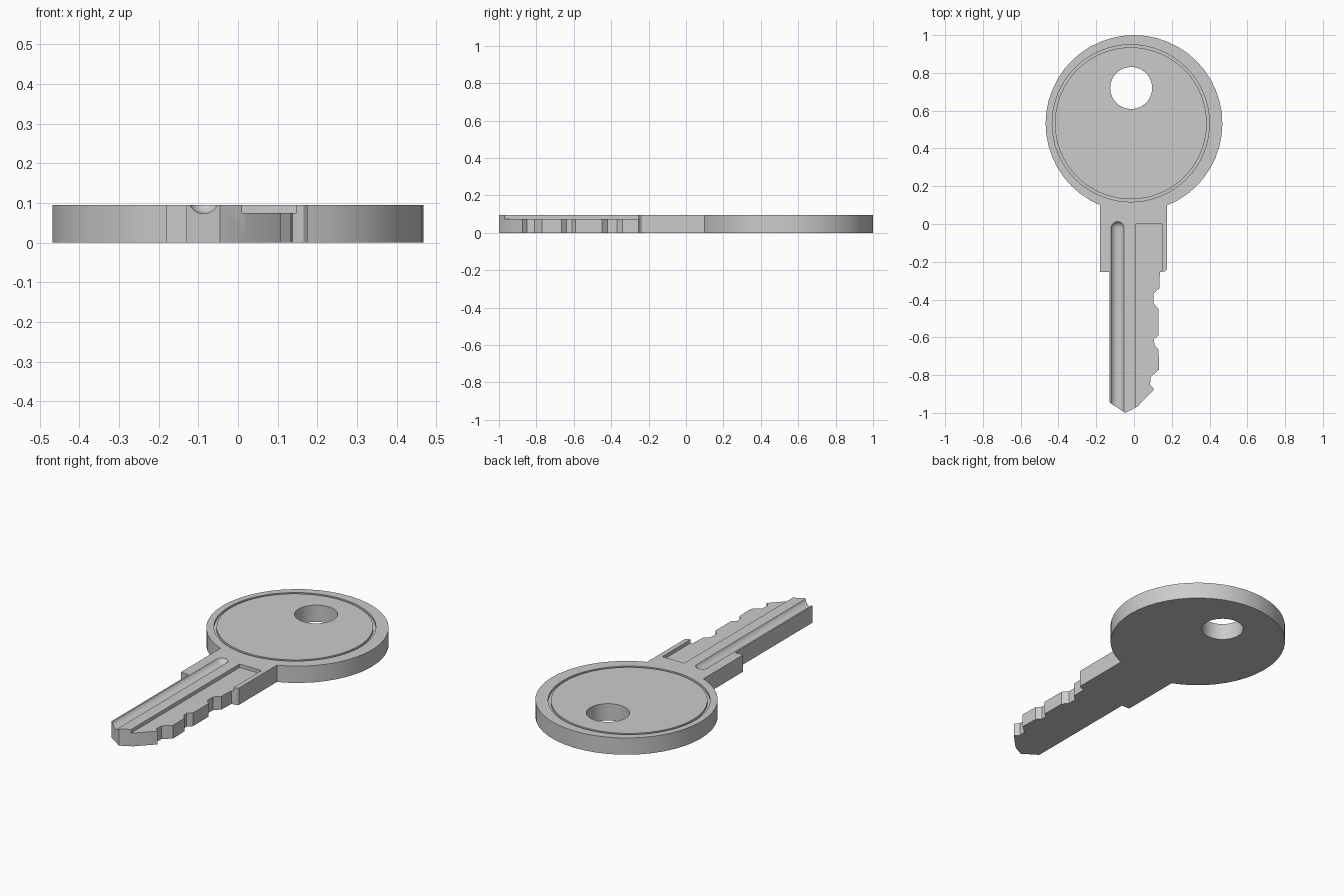
import bpy, bmesh, math

if "Cube" in bpy.data.objects:
    bpy.data.objects.remove(bpy.data.objects["Cube"])

T = 0.095            # key thickness
R = 0.468            # bow radius
CY = 0.532           # bow centre


def finish(name, bm):
    bmesh.ops.recalc_face_normals(bm, faces=bm.faces)
    me = bpy.data.meshes.new(name)
    bm.to_mesh(me)
    bm.free()
    ob = bpy.data.objects.new(name, me)
    bpy.context.collection.objects.link(ob)
    return ob


def prism(name, pts, z0, z1):
    bm = bmesh.new()
    face = bm.faces.new([bm.verts.new((x, y, z0)) for x, y in pts])
    ext = bmesh.ops.extrude_face_region(bm, geom=[face])
    verts = [g for g in ext["geom"] if isinstance(g, bmesh.types.BMVert)]
    bmesh.ops.translate(bm, verts=verts, vec=(0, 0, z1 - z0))
    return finish(name, bm)


def ring(name, cx, cy, r_in, r_out, z0, z1, n=64):
    bm = bmesh.new()
    profile = [(r_in, z0), (r_out, z0), (r_out, z1), (r_in, z1)]
    loops = []
    for i in range(n):
        a = 2 * math.pi * i / n
        loops.append([bm.verts.new((cx + r * math.cos(a), cy + r * math.sin(a), z))
                      for r, z in profile])
    for i in range(n):
        p, q = loops[i], loops[(i + 1) % n]
        for k in range(4):
            bm.faces.new((p[k], q[k], q[(k + 1) % 4], p[(k + 1) % 4]))
    return finish(name, bm)


def circle(cx, cy, r, n):
    return [(cx + r * math.cos(2 * math.pi * i / n), cy + r * math.sin(2 * math.pi * i / n))
            for i in range(n)]


def cut(ob, cutter):
    m = ob.modifiers.new("cut", "BOOLEAN")
    m.operation, m.solver, m.object = "DIFFERENCE", "EXACT", cutter
    cutter.hide_render = True
    bpy.ops.object.select_all(action="DESELECT")
    bpy.context.view_layer.objects.active = ob
    ob.select_set(True)
    bpy.ops.object.modifier_apply(modifier=m.name)
    bpy.data.objects.remove(cutter)


# Key outline: shoulder, toothed edge, tip and straight back
blade = [(0.175, -0.24), (0.165, -0.25), (0.137, -0.255), (0.134, -0.34),
         (0.103, -0.37), (0.103, -0.42), (0.13, -0.45), (0.13, -0.59),
         (0.106, -0.61), (0.108, -0.64), (0.13, -0.665), (0.133, -0.77),
         (0.088, -0.81), (0.085, -0.85), (0.107, -0.875), (0.02, -0.965),
         (-0.045, -1.0), (-0.13, -0.945), (-0.13, -0.255), (-0.18, -0.255)]
# Bow arc, counter-clockwise from the right of the neck to the left
a0 = -math.acos(0.175 / R)
a1 = math.pi + math.acos(0.18 / R)
N = 42
bow = [(R * math.cos(a0 + (a1 - a0) * i / N), CY + R * math.sin(a0 + (a1 - a0) * i / N))
       for i in range(N + 1)]
key = prism("key", bow[::-1] + blade, 0, T)

# Keyring hole and thin circular groove
cut(key, prism("hole_cutter", circle(-0.015, 0.72, 0.111, 40), -0.1, 0.2))
cut(key, ring("bow_groove_cutter", -0.017, 0.533, 0.402, 0.416, T - 0.012, T + 0.05))

# Shallow flat recess along the toothed side
cut(key, prism("recess_cutter", [(0.01, -1.1), (0.148, -1.1), (0.148, 0), (0.01, 0)],
               T - 0.02, T + 0.05))

# Round channel with a domed end, swept from a lathe profile
bm = bmesh.new()
rc, n = 0.038, 32
stations = [(-1.1, rc)] + [(-0.022 + rc * math.sin(t), rc * math.cos(t))
                           for t in [math.pi / 2 * k / 8 for k in range(8)]]
rows = [[bm.verts.new((-0.087 + r * math.cos(2 * math.pi * i / n), y,
                       0.111 + r * math.sin(2 * math.pi * i / n))) for i in range(n)]
        for y, r in stations]
for p, q in zip(rows, rows[1:]):
    for i in range(n):
        bm.faces.new((p[i], p[(i + 1) % n], q[(i + 1) % n], q[i]))
bm.faces.new(rows[0])
bm.faces.new(rows[-1])
cut(key, finish("channel_cutter", bm))

key.select_set(True)
bpy.context.view_layer.objects.active = key
bpy.ops.object.shade_smooth_by_angle(angle=math.radians(30))
